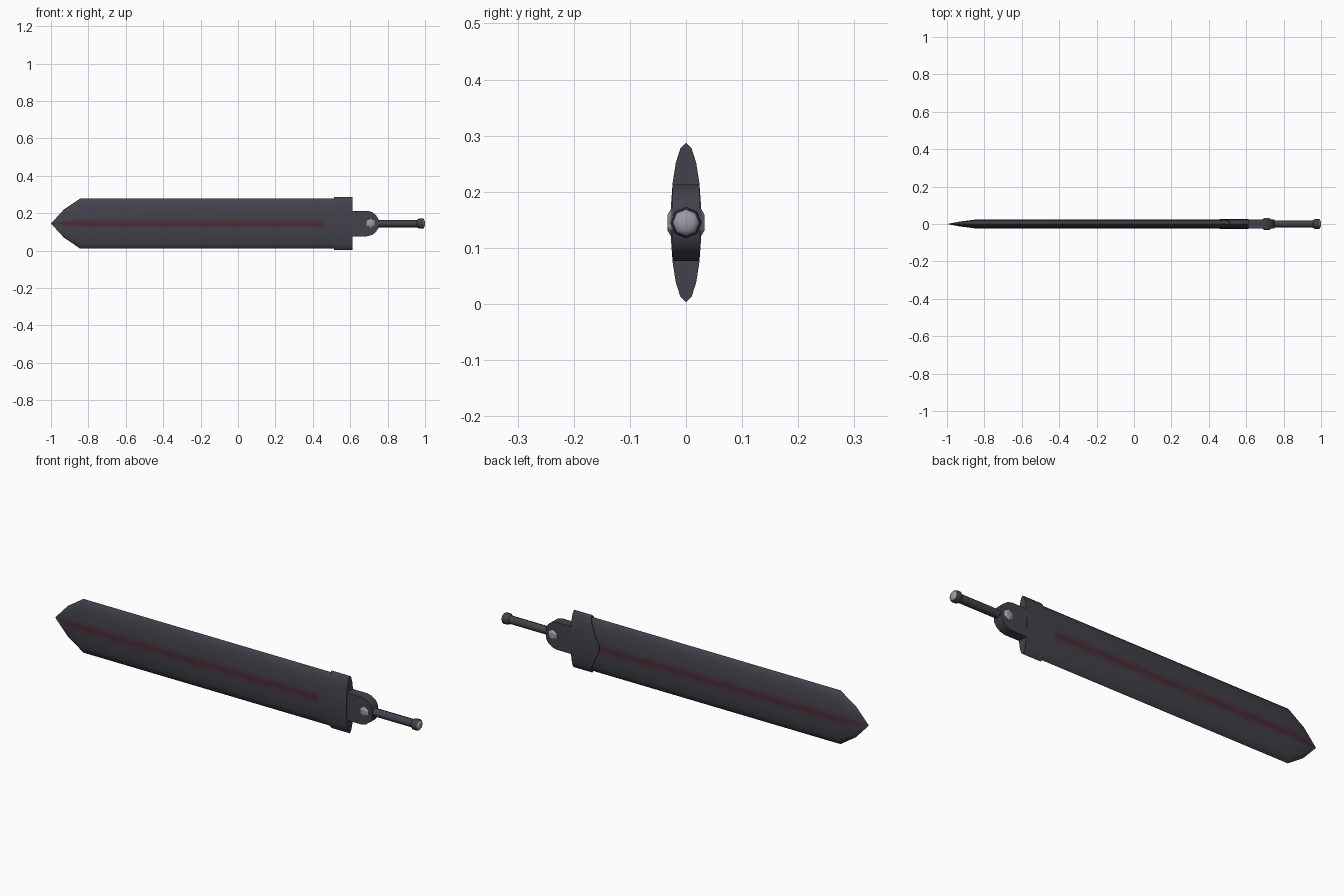
import bpy
import bmesh
import math

if "Cube" in bpy.data.objects:
    bpy.data.objects.remove(bpy.data.objects["Cube"], do_unlink=True)

MID = 0.145  # height of the sword's long axis


def material(name, color):
    m = bpy.data.materials.new(name)
    m.use_nodes = True
    rgba = (*color, 1)
    m.diffuse_color = rgba
    m.node_tree.nodes["Principled BSDF"].inputs["Base Color"].default_value = rgba
    return m


STEEL = material("dark steel", (0.055, 0.054, 0.070))
BLEND = material("reddish steel", (0.062, 0.041, 0.053))
RED = material("dark red", (0.073, 0.025, 0.037))
GEM = material("pale lilac grey", (0.34, 0.32, 0.40))


def loft(name, rings, mats, rule=lambda row, seg: 0, angle=40):
    """Skin equal-length point rings and cap both ends."""
    bm = bmesh.new()
    loops = [[bm.verts.new((x, y, z + MID)) for x, y, z in ring] for ring in rings]
    n = len(loops[0])
    for row, (a, b) in enumerate(zip(loops, loops[1:])):
        for k in range(n):
            j = (k + 1) % n
            bm.faces.new((a[k], a[j], b[j], b[k])).material_index = rule(row, k)
    # Strip caps stay tidy even where a ring is not flat
    for cap, row in ((loops[0], 0), (loops[-1], len(rings) - 2)):
        for k in range(n // 2):
            quad = [cap[k], cap[k + 1], cap[n - k - 1], cap[(n - k) % n]]
            f = bm.faces.new(list(dict.fromkeys(quad)))
            f.material_index = rule(row, k)
    bmesh.ops.remove_doubles(bm, verts=bm.verts, dist=1e-5)
    bmesh.ops.recalc_face_normals(bm, faces=bm.faces)
    mesh = bpy.data.meshes.new(name)
    bm.to_mesh(mesh)
    bm.free()
    obj = bpy.data.objects.new(name, mesh)
    bpy.context.collection.objects.link(obj)
    for m in mats:
        mesh.materials.append(m)
    bpy.ops.object.select_all(action="DESELECT")
    obj.select_set(True)
    bpy.context.view_layer.objects.active = obj
    bpy.ops.object.shade_smooth_by_angle(angle=math.radians(angle))
    return obj


# Lens-shaped section shared by blade and guard
HALF = [1, 0.93, 0.75, 0.5, 0.2, 0.09]
LEVELS = HALF + [-t for t in reversed(HALF)]


def lens(x, height, thick):
    side = [(t * height, thick * math.sqrt(1 - t * t)) for t in LEVELS]
    ring = [(-y, z) for z, y in side] + [(y, z) for z, y in side[-2:0:-1]]
    return [(x(z) if callable(x) else x, y, z) for y, z in ring]


def lathe(profile, sides):
    steps = [2 * math.pi * i / sides for i in range(sides)]
    return [[(x, r * math.sin(a), r * math.cos(a)) for a in steps] for x, r in profile]


# Blade with a faded red stripe along the middle of each face
def stripe(row, seg):
    middle = len(HALF) - 1
    return {0: 2, 1: 1}.get(abs(seg % (len(LEVELS) - 1) - middle), 0)


blade = [(-1, 0, 0), (-0.93, 0.076, 0.013), (-0.845, 0.133, 0.024), (0.55, 0.133, 0.025)]
loft("blade", [lens(*s) for s in blade], [STEEL, BLEND, RED], stripe)

# Guard with a chevron front edge
loft("guard", [lens(lambda z: 0.45 + 0.062 * min(1, abs(z) / 0.125), 0.142, 0.0275),
               lens(0.612, 0.142, 0.0275)], [STEEL])

# Domed slab behind the guard
dome = [(0.6, 0.068), (0.69, 0.068), (0.715, 0.062), (0.737, 0.046), (0.75, 0.025)]
loft("hilt_hub", [[(x, -0.024, h), (x, -0.024, -h), (x, 0.024, -h), (x, 0.024, h)]
                  for x, h in dome], [STEEL])

# Faceted gem on each side of the hub
for label, s in (("front", -1), ("back", 1)):
    rings = [[(0.71 + r * math.sin(i * math.pi / 3), s * d, r * math.cos(i * math.pi / 3))
              for i in range(6)]
             for d, r in ((0.02, 0.027), (0.026, 0.026), (0.033, 0.014))]
    loft(label + "_gem", rings, [GEM], angle=20)

# Grip, pommel and pommel cap
loft("grip", lathe([(0.735, 0.02), (0.97, 0.02)], 8), [STEEL], angle=50)
loft("pommel", lathe([(0.958, 0.02), (0.966, 0.027), (0.985, 0.028), (0.992, 0.025)], 8),
     [STEEL], angle=50)
loft("pommel_cap", lathe([(0.988, 0.0245), (0.994, 0.023), (0.999, 0.013), (1, 0)], 8),
     [GEM], angle=50)
